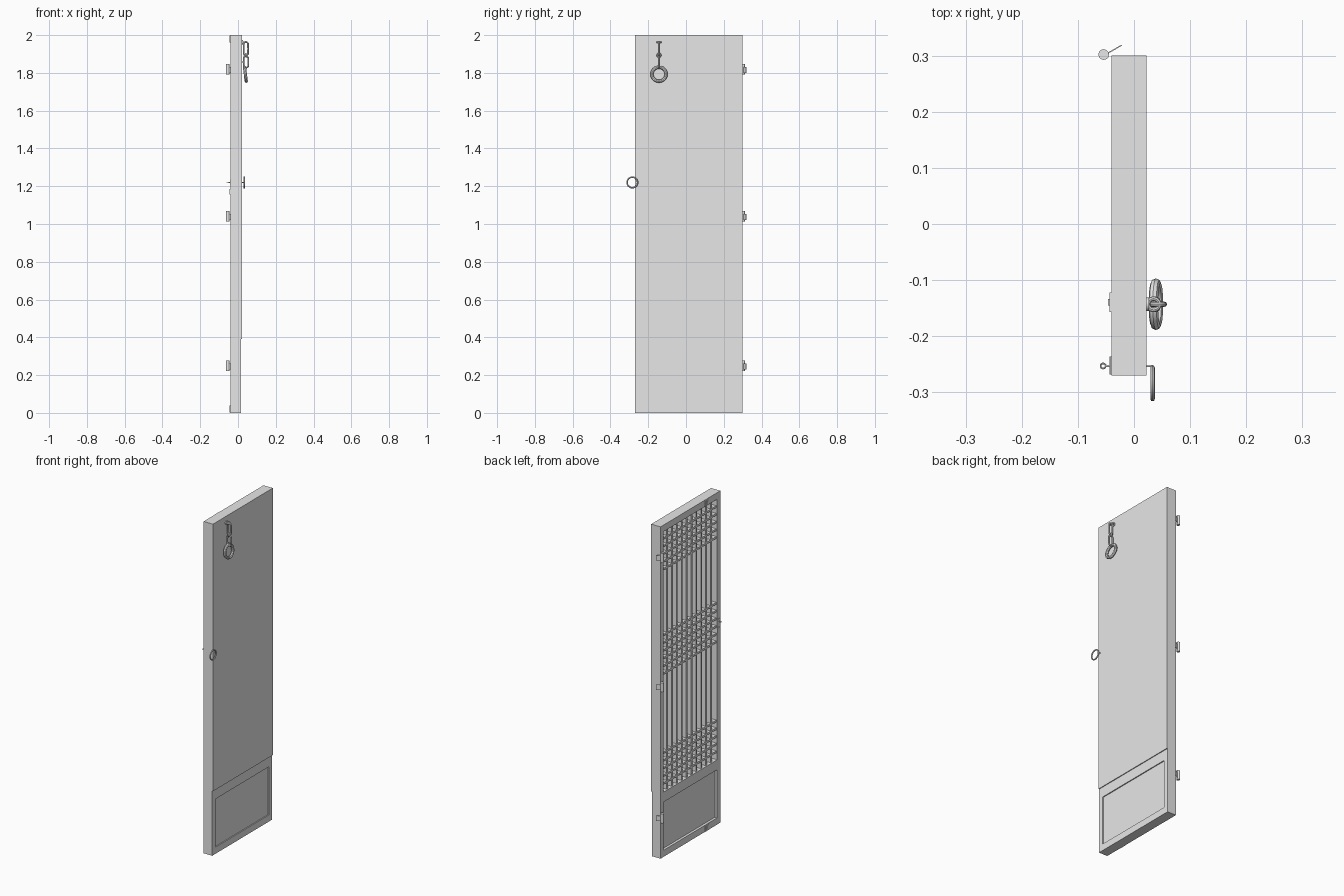
import bpy
from math import pi, radians

old = bpy.data.objects.get("Cube")
if old:
    bpy.data.objects.remove(old, do_unlink=True)

grey = bpy.data.materials.new("light_grey")
grey.use_nodes = True
COLOUR = (0.8, 0.8, 0.8, 1)
grey.diffuse_color = COLOUR
grey.node_tree.nodes["Principled BSDF"].inputs["Base Color"].default_value = COLOUR


def finish(name):
    ob = bpy.context.object
    ob.name = name
    ob.data.materials.append(grey)
    return ob


def box(name, x, y, z, turn=0):
    """Box from (low, high) ranges on each axis."""
    mid = [sum(r) / 2 for r in (x, y, z)]
    bpy.ops.mesh.primitive_cube_add(size=1, location=mid, rotation=(0, 0, turn))
    ob = finish(name)
    ob.scale = [r[1] - r[0] for r in (x, y, z)]
    return ob


def rod(name, loc, radius, length, rot=(0, 0, 0), sides=12):
    bpy.ops.mesh.primitive_cylinder_add(vertices=sides, radius=radius, depth=length,
                                        location=loc, rotation=rot)
    finish(name)
    bpy.ops.object.shade_smooth_by_angle()


def ring(name, loc, outer, tube, rot, stretch=0):
    """Torus; stretch pulls its two halves apart into a chain link."""
    bpy.ops.mesh.primitive_torus_add(major_radius=outer - tube, minor_radius=tube,
                                     major_segments=24, minor_segments=8,
                                     location=loc, rotation=rot)
    ob = finish(name)
    for v in ob.data.vertices:
        if abs(v.co.y) > 1e-5:
            v.co.y += stretch if v.co.y > 0 else -stretch
    bpy.ops.object.shade_smooth_by_angle()


# Overall door sizes
BACK, FACE = -0.04, 0.017
RIGHT, LEFT = -0.27, 0.30
STILE = 0.03
IN_R, IN_L = RIGHT + STILE, LEFT - STILE
LATTICE_LOW, LATTICE_TOP = 0.39, 1.96

# Frame
depth = (BACK, FACE)
box("right_stile", depth, (RIGHT, IN_R), (0, 2))
box("left_stile", depth, (IN_L, LEFT), (0, 2))
for name, z in (("bottom_rail", (0, 0.04)), ("lower_rail", (0.33, LATTICE_LOW)),
                ("top_rail", (LATTICE_TOP, 2))):
    box(name, depth, (IN_R, IN_L), z)

# Recessed lower panel and the full sheet covering the front of the lattice
box("lower_panel", (-0.025, 0.011), (IN_R, IN_L), (0.04, 0.33))
box("cover_sheet", (FACE, 0.022), (RIGHT, LEFT), (LATTICE_LOW, 2))

# Lattice: evenly spaced uprights, with three bands of crossbars
CELLS = 11
pitch = (IN_L - IN_R) / CELLS
half = 0.006
for i in range(1, CELLS):
    y = IN_R + i * pitch
    box("lattice_upright", (-0.032, FACE), (y - half, y + half), (LATTICE_LOW, LATTICE_TOP))
rows = [LATTICE_TOP - pitch * i for i in range(1, 6)]
rows += [1.215 + pitch * (i - 2.5) for i in range(6)]
rows += [LATTICE_LOW + pitch * i for i in range(1, 6)]
for z in rows:
    box("lattice_crossbar", (-0.034, FACE), (IN_R, IN_L), (z - half, z + half))

# Hinges: a knuckle with an angled leaf
for z in (0.25, 1.04, 1.82):
    rod("hinge_knuckle", (-0.054, 0.302, z), 0.0095, 0.056)
    box("hinge_leaf", (-0.054, -0.02), (0.309, 0.311), (z - 0.02, z + 0.012), radians(30))

# Flush bolt plates at the top and bottom edges
for z in (0.02, 1.98):
    box("bolt_plate", (-0.044, BACK), (-0.157, -0.122), (z - 0.018, z + 0.018))
    box("bolt_slider", (-0.046, -0.044), (-0.145, -0.134), (z - 0.01, z + 0.01))

# Latch: pin through the stile, small eye behind, pull ring in front
PIN_Y, PIN_Z = -0.253, 1.22
rod("latch_pin", (-0.008, PIN_Y, PIN_Z), 0.002, 0.085, (0, pi / 2, 0))
ring("latch_eye", (-0.055, PIN_Y, PIN_Z), 0.006, 0.0015, (0, 0, 0))
box("latch_plate", (-0.043, BACK), (-0.268, -0.236), (1.205, 1.235))
box("latch_keeper", (-0.044, BACK), (-0.268, -0.236), (1.155, 1.185))
ring("pull_ring", (0.033, -0.284, PIN_Z), 0.032, 0.004, (0, pi / 2, 0))

# Hanging chain and large ring
CHAIN_X, CHAIN_Y = 0.042, -0.143
UPRIGHT = (pi / 2, 0, 0)
rod("chain_plate", (0.024, CHAIN_Y, 1.962), 0.012, 0.005, (0, pi / 2, 0))
ring("chain_staple", (0.035, CHAIN_Y, 1.962), 0.014, 0.004, (0, 0, 0))
ring("upper_link", (CHAIN_X, CHAIN_Y, 1.928), 0.016, 0.0045, UPRIGHT, 0.024)
ring("joining_link", (CHAIN_X, CHAIN_Y, 1.893), 0.013, 0.004, (pi / 2, 0, pi / 2))
ring("lower_link", (CHAIN_X, CHAIN_Y, 1.858), 0.017, 0.0045, UPRIGHT, 0.018)
ring("hanging_ring", (0.039, CHAIN_Y, 1.793), 0.046, 0.0085, (0, radians(83), 0))
